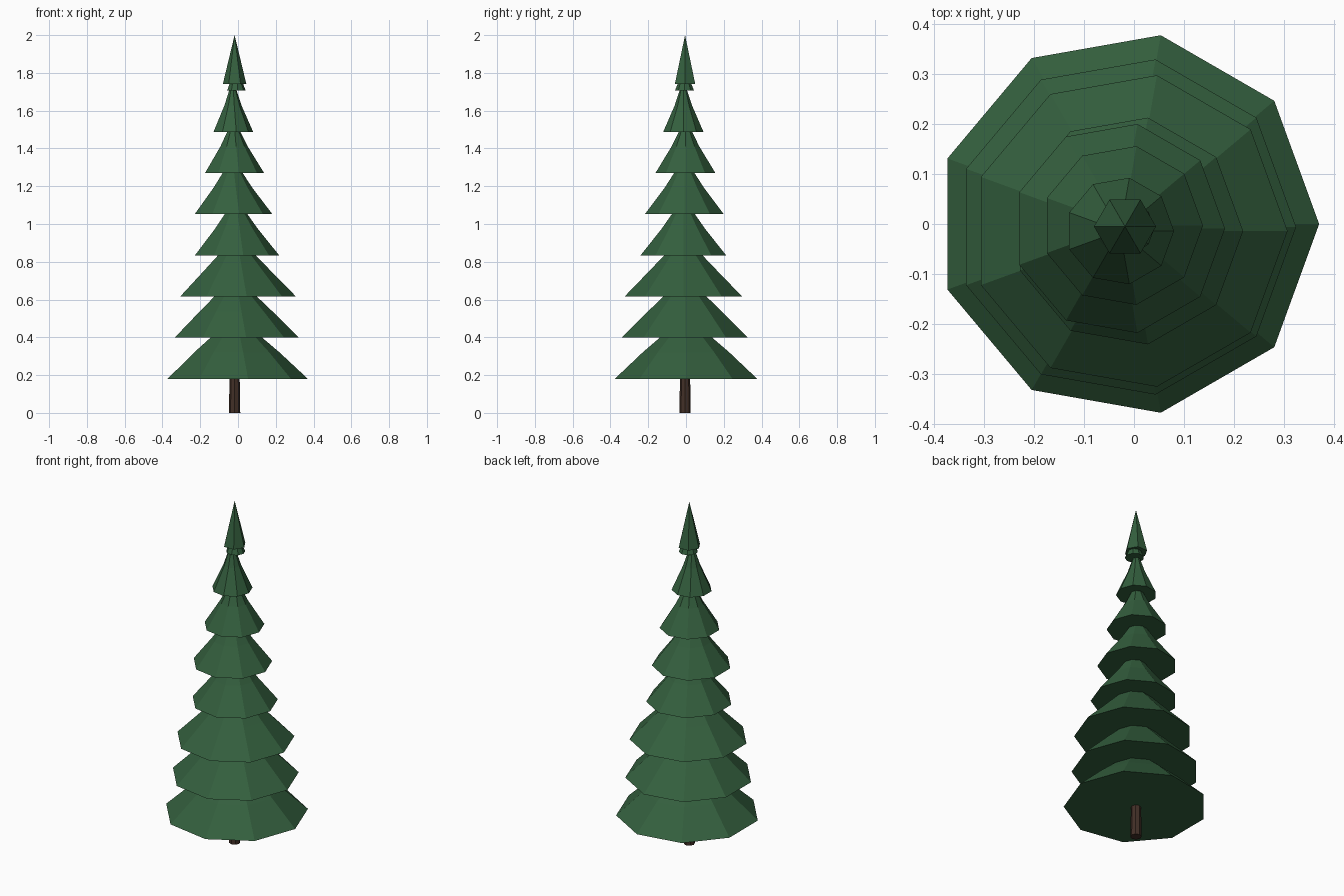
import bpy, bmesh
from math import cos, sin, tau

cube = bpy.data.objects.get("Cube")
if cube:
    bpy.data.objects.remove(cube)


def material(name, colour):
    m = bpy.data.materials.new(name)
    m.use_nodes = True
    m.diffuse_color = colour
    m.node_tree.nodes["Principled BSDF"].inputs["Base Color"].default_value = colour
    return m


GREEN = material("needle green", (0.034, 0.115, 0.048, 1))
BROWN = material("bark brown", (0.055, 0.029, 0.02, 1))


def lathe(name, centre, sides, profile, mat):
    """Flat-faced solid from (radius, height) rings; radius zero makes a tip."""
    bm = bmesh.new()
    rings = []
    for r, z in profile:
        count = sides if r else 1
        rings.append([bm.verts.new((r * cos(tau * i / sides), r * sin(tau * i / sides), z))
                      for i in range(count)])
    for low, high in zip(rings, rings[1:]):
        for i in range(sides):
            j = (i + 1) % sides
            if len(high) == 1:
                bm.faces.new((low[i], low[j], high[0]))
            else:
                bm.faces.new((low[i], low[j], high[j], high[i]))
    for ring in (rings[0], rings[-1]):
        if len(ring) > 1:
            bm.faces.new(ring)
    bmesh.ops.recalc_face_normals(bm, faces=bm.faces)
    mesh = bpy.data.meshes.new(name)
    bm.to_mesh(mesh)
    bm.free()
    mesh.materials.append(mat)
    obj = bpy.data.objects.new(name, mesh)
    obj.location = (centre[0], centre[1], 0)
    bpy.context.collection.objects.link(obj)
    return obj


# Trunk
lathe("trunk", (-0.018, -0.005), 8, [(0.03, 0), (0.025, 0.3)], BROWN)

# Flared branch tiers: radius and slightly wandering centre
tiers = [
    (0.383, -0.013, 0.0), (0.34, -0.016, -0.006), (0.316, -0.009, -0.014),
    (0.23, -0.012, -0.014), (0.212, -0.03, -0.009), (0.161, -0.023, -0.003),
    (0.108, -0.028, -0.014),
]
STEP = 0.218
for n, (r, x, y) in enumerate(tiers):
    z = 0.18 + n * STEP
    mid, neck = r * (0.36 + 0.65 * r), r * (0.12 + 0.65 * r)
    lathe(f"branch_tier_{n + 1}", (x, y), 9,
          [(r, z), (mid, z + 0.14), (neck, z + STEP), (0, z + 0.3)], GREEN)

# Small collar and pointed tip
lathe("top_collar", (-0.01, -0.008), 9, [(0.051, 1.706), (0.03, 1.76), (0, 1.85)], GREEN)
lathe("tree_tip", (-0.018, -0.005), 6, [(0.062, 1.742), (0, 2.0)], GREEN)
